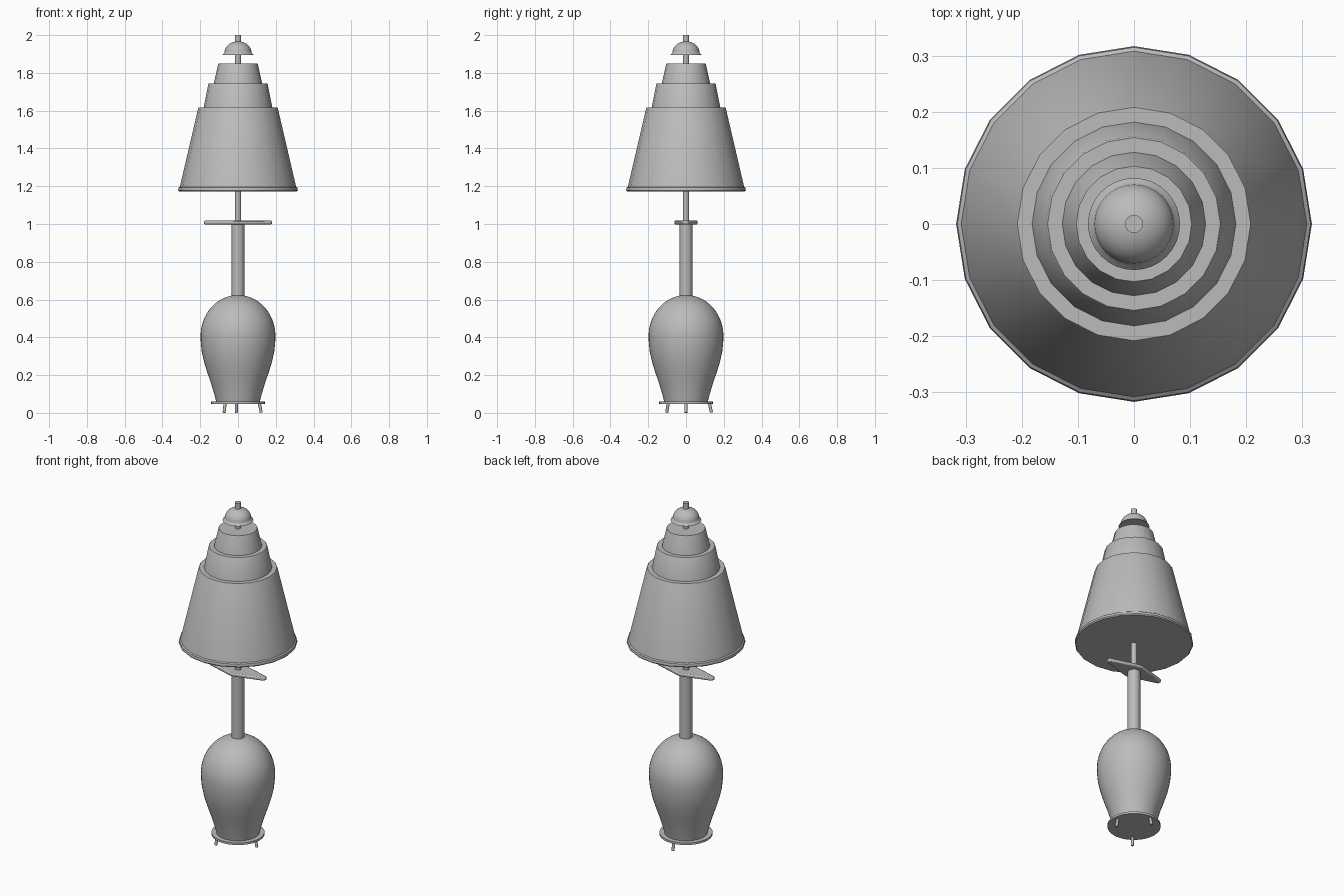
import bpy, bmesh, math
from mathutils import Vector

cube = bpy.data.objects.get("Cube")
if cube:
    bpy.data.objects.remove(cube, do_unlink=True)

GREY = (0.5, 0.5, 0.5, 1.0)
grey = bpy.data.materials.new("plain_grey")
grey.use_nodes = True
grey.diffuse_color = GREY
grey.node_tree.nodes["Principled BSDF"].inputs["Base Color"].default_value = GREY


def finish(name, bm, angle=35):
    """Turn a bmesh into a smooth-shaded object with crisp edges."""
    bmesh.ops.recalc_face_normals(bm, faces=bm.faces)
    mesh = bpy.data.meshes.new(name)
    bm.to_mesh(mesh)
    bm.free()
    mesh.materials.append(grey)
    obj = bpy.data.objects.new(name, mesh)
    bpy.context.collection.objects.link(obj)
    bpy.ops.object.select_all(action="DESELECT")
    obj.select_set(True)
    bpy.context.view_layer.objects.active = obj
    bpy.ops.object.shade_smooth_by_angle(angle=math.radians(angle))
    return obj


def lathe(name, profile, sides):
    """Revolve (radius, height) points around z and cap both ends."""
    bm = bmesh.new()
    rings = []
    for r, z in profile:
        turns = [2 * math.pi * i / sides for i in range(sides)]
        rings.append([bm.verts.new((r * math.cos(a), r * math.sin(a), z)) for a in turns])
    for low, high in zip(rings, rings[1:]):
        for i in range(sides):
            j = (i + 1) % sides
            bm.faces.new((low[i], low[j], high[j], high[i]))
    bm.faces.new(rings[0])
    bm.faces.new(rings[-1])
    return finish(name, bm)


def dome(radius, base, height, steps, stop):
    """Quarter-ellipse profile, ending just short of the pole."""
    angles = [stop * i / steps for i in range(steps + 1)]
    return [(radius * math.cos(a), base + height * math.sin(a)) for a in angles]


# Base: disc and three splayed feet
lathe("base_disc", [(0.142, 0.047), (0.142, 0.059)], 32)
feet = {"foot_right": (0.113, 0), "foot_back": (-0.008, 0.124), "foot_front": (-0.068, -0.094)}
for name, (x, y) in feet.items():
    top, foot = Vector((x, y, 0.052)), Vector((x * 1.08, y * 1.08, 0.005))
    axis = top - foot
    bm = bmesh.new()
    bmesh.ops.create_cone(bm, cap_ends=True, segments=12, radius1=0.008,
                          radius2=0.008, depth=axis.length + 0.006)
    turn = Vector((0, 0, 1)).rotation_difference(axis).to_matrix()
    bmesh.ops.rotate(bm, verts=bm.verts, matrix=turn)
    bmesh.ops.translate(bm, verts=bm.verts, vec=(top + foot) / 2)
    low = min(v.co.z for v in bm.verts)
    bmesh.ops.translate(bm, verts=bm.verts, vec=(0, 0, -low))
    finish(name, bm)

# Urn-shaped body with a domed shoulder
lower = [(0.115, 0.058), (0.126, 0.1), (0.144, 0.16), (0.163, 0.215),
         (0.18, 0.27), (0.192, 0.325), (0.197, 0.37)]
lathe("body", lower + dome(0.198, 0.407, 0.217, 16, 1.5), 48)

# Stem and thin rod
lathe("column", [(0.034, 0.6), (0.034, 1.003)], 24)
lathe("rod", [(0.016, 1.0), (0.016, 2.0)], 16)

# Long lozenge plate on top of the column, with softened edges
outline = [(0.18, -0.012), (0.18, 0.012), (0.01, 0.062),
           (-0.01, 0.062), (-0.18, 0.012), (-0.18, -0.012),
           (-0.01, -0.062), (0.01, -0.062)]
bm = bmesh.new()
face = bm.faces.new([bm.verts.new((x, y, 0.998)) for x, y in outline])
new = bmesh.ops.extrude_face_region(bm, geom=[face])["geom"]
bmesh.ops.translate(bm, vec=(0, 0, 0.02),
                    verts=[g for g in new if isinstance(g, bmesh.types.BMVert)])
plate = finish("lozenge_plate", bm)
bevel = plate.modifiers.new("soft_edge", "BEVEL")
bevel.width = 0.006
bevel.segments = 2

# Three-tiered faceted shade with a rim
lathe("shade_lower_tier", [(0.312, 1.172), (0.317, 1.178), (0.315, 1.192),
                           (0.308, 1.197), (0.211, 1.612), (0.208, 1.617)], 20)
lathe("shade_middle_tier", [(0.183, 1.61), (0.157, 1.741), (0.154, 1.745)], 20)
lathe("shade_upper_tier", [(0.129, 1.74), (0.105, 1.846), (0.103, 1.85)], 20)

# Flared dome finial
lathe("finial_dome", [(0.082, 1.896), (0.074, 1.905)] + dome(0.071, 1.909, 0.058, 10, 1.45), 32)
